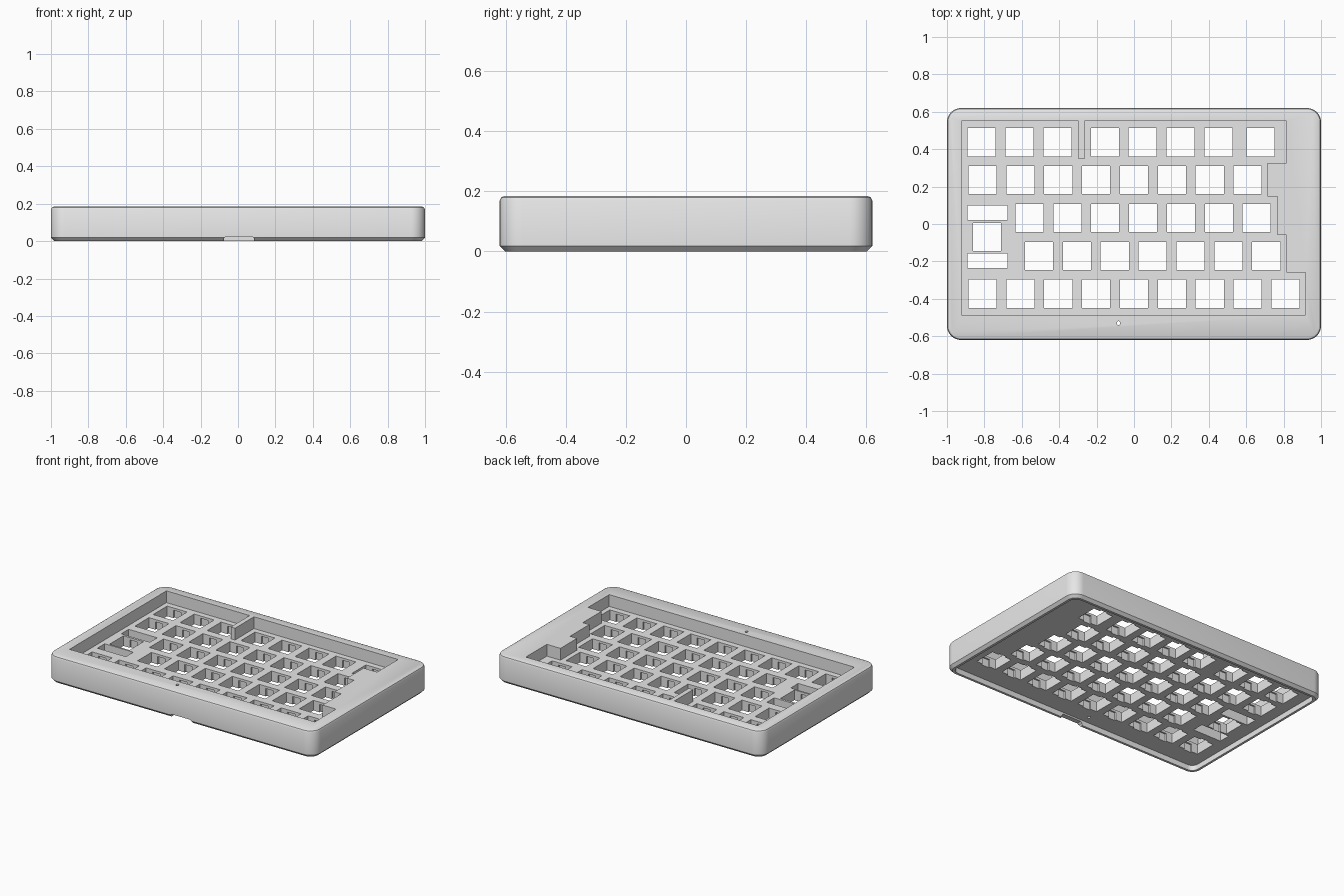
import bpy, bmesh, math

if "Cube" in bpy.data.objects:
    bpy.data.objects.remove(bpy.data.objects["Cube"], do_unlink=True)

HX, HY, TOP = 1.0, 0.62, 0.185      # half width, half depth, height
PLATE_TOP, PLATE_BOTTOM = 0.105, 0.036
PITCH, HOLE = 0.2025, 0.15          # key spacing and switch hole size

grey = bpy.data.materials.new("light grey plastic")
grey.use_nodes = True
grey.diffuse_color = (0.8, 0.8, 0.8, 1)
grey.node_tree.nodes["Principled BSDF"].inputs["Base Color"].default_value = (0.8, 0.8, 0.8, 1)


def rounded_rect(hx, hy, r, steps=8):
    points = []
    for i, (sx, sy) in enumerate([(1, 1), (-1, 1), (-1, -1), (1, -1)]):
        for k in range(steps + 1):
            a = math.pi / 2 * (i + k / steps)
            points.append((sx * (hx - r) + r * math.cos(a), sy * (hy - r) + r * math.sin(a)))
    return points


def loft(bm, sections):
    """Closed solid through (outline, z) sections, bottom to top."""
    rings = [[bm.verts.new((x, y, z)) for x, y in outline] for outline, z in sections]
    n = len(rings[0])
    for low, high in zip(rings, rings[1:]):
        for i in range(n):
            j = (i + 1) % n
            bm.faces.new((low[i], low[j], high[j], high[i]))
    bm.faces.new(rings[0][::-1])
    bm.faces.new(rings[-1])


def block(bm, cx, cy, sx, sy, z0, z1):
    x, y = sx / 2, sy / 2
    outline = [(cx - x, cy - y), (cx + x, cy - y), (cx + x, cy + y), (cx - x, cy + y)]
    loft(bm, [(outline, z0), (outline, z1)])


def finish(bm, name):
    bmesh.ops.recalc_face_normals(bm, faces=bm.faces)
    mesh = bpy.data.meshes.new(name)
    bm.to_mesh(mesh)
    bm.free()
    mesh.materials.append(grey)
    obj = bpy.data.objects.new(name, mesh)
    bpy.context.scene.collection.objects.link(obj)
    return obj


# Outer shell with softened top and bottom edges
def shell_ring(inset):
    return rounded_rect(HX - inset, HY - inset, 0.075 - inset)


bm = bmesh.new()
loft(bm, [(shell_ring(0.018), 0), (shell_ring(0), 0.018), (shell_ring(0), TOP - 0.016),
          (shell_ring(0.005), TOP - 0.005), (shell_ring(0.016), TOP)])
case = finish(bm, "keyboard_case")
cutters = []

# Key well with a divider slot and a stepped right edge
well = [(-.922, -.487), (.917, -.487), (.917, -.26), (.816, -.26), (.816, -.06),
        (.767, -.06), (.767, .147), (.714, .147), (.714, .325), (.816, .325),
        (.816, .55), (-.265, .55), (-.265, .347), (-.297, .347), (-.297, .55), (-.922, .55)]
bm = bmesh.new()
loft(bm, [(well, PLATE_TOP), (well, TOP + 0.1)])
cutters.append(finish(bm, "key_well_cutter"))

# Shallow cavity underneath
under = rounded_rect(HX - 0.034, HY - 0.034, 0.045)
bm = bmesh.new()
loft(bm, [(under, -0.1), (under, PLATE_BOTTOM)])
cutters.append(finish(bm, "underside_cutter"))

# Switch positions, row by row: first x, y, count
keys = [(-.41 - PITCH * i, .437) for i in range(3)]
keys += [(-.156 + PITCH * i, .437) for i in range(4)] + [(.676, .437)]
for x0, y, count in [(-.81, .235, 8), (-.559, .032, 7), (-.508, -.17, 7), (-.81, -.373, 9)]:
    keys += [(x0 + PITCH * i, y) for i in range(count)]
keys.append((-.787, -.07))

# Square switch holes and the two stabiliser slots
bm = bmesh.new()
for x, y in keys:
    block(bm, x, y, HOLE, HOLE, -0.05, 0.15)
for y in (.06, -.196):
    block(bm, -.783, y, .214, .079, -0.05, 0.15)
cutters.append(finish(bm, "switch_hole_cutter"))

# Clip pockets under the front and back edge of each hole
bm = bmesh.new()
for x, y in keys:
    block(bm, x, y, 0.055, HOLE + 0.022, -0.04, PLATE_TOP - 0.016)
cutters.append(finish(bm, "clip_pocket_cutter"))

# Finger notch in the bottom of the front wall
bm = bmesh.new()
notch = [(-.075, -.05), (.085, -.05), (.085, .015), (.075, .025), (-.065, .025), (-.075, .015)]
block_verts = [[bm.verts.new((x, y, z)) for x, z in notch] for y in (-0.7, -0.55)]
for i in range(len(notch)):
    j = (i + 1) % len(notch)
    bm.faces.new((block_verts[0][i], block_verts[0][j], block_verts[1][j], block_verts[1][i]))
for ring in block_verts:
    bm.faces.new(ring)
cutters.append(finish(bm, "front_notch_cutter"))

# Small indicator hole in the front rim
pin = [(-.083 + .009 * math.cos(a), -.53 + .011 * math.sin(a))
       for a in (math.tau * i / 12 for i in range(12))]
bm = bmesh.new()
loft(bm, [(pin, -0.06), (pin, TOP + 0.06)])
cutters.append(finish(bm, "indicator_hole_cutter"))

# Cut everything out of the shell and bake the result
for cutter in cutters:
    mod = case.modifiers.new(cutter.name, "BOOLEAN")
    mod.operation = "DIFFERENCE"
    mod.solver = "EXACT"
    mod.object = cutter
    cutter.hide_render = True
bpy.context.view_layer.update()
baked = bpy.data.meshes.new_from_object(case.evaluated_get(bpy.context.evaluated_depsgraph_get()))
case.modifiers.clear()
case.data = baked
for cutter in cutters:
    bpy.data.objects.remove(cutter, do_unlink=True)
case.data.materials.clear()
case.data.materials.append(grey)
for poly in case.data.polygons:
    poly.material_index = 0

# Smooth rounded corners, crisp edges
bpy.ops.object.select_all(action="DESELECT")
case.select_set(True)
bpy.context.view_layer.objects.active = case
bpy.ops.object.shade_smooth_by_angle(angle=math.radians(25))
